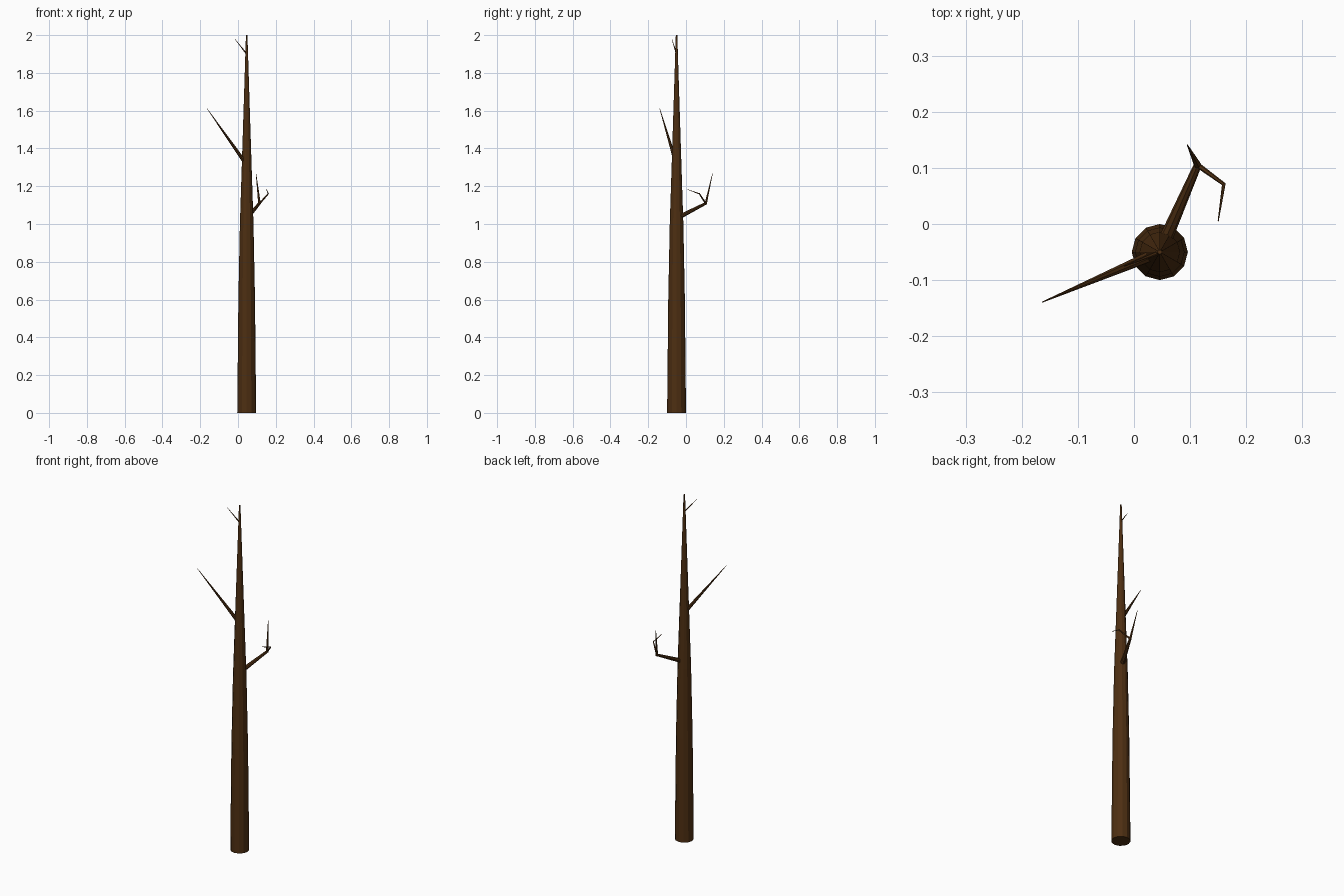
import bpy, bmesh, math
from mathutils import Vector

if "Cube" in bpy.data.objects:
    bpy.data.objects.remove(bpy.data.objects["Cube"])

bark = bpy.data.materials.new("bark")
bark.diffuse_color = (0.075, 0.028, 0.006, 1)
bark.use_nodes = True
bark.node_tree.nodes["Principled BSDF"].inputs["Base Color"].default_value = bark.diffuse_color


def limb(name, path, sides):
    """Closed tapered tube through (x, y, z, radius) points."""
    pts = [Vector(p[:3]) for p in path]
    bm = bmesh.new()
    rings = []
    for i, p in enumerate(pts):
        a, b = pts[max(i - 1, 0)], pts[min(i + 1, len(pts) - 1)]
        d = (b - a).normalized()
        u = d.cross(Vector((0, 1, 0))).normalized()
        v = d.cross(u)
        ring = []
        for k in range(sides):
            t = 2 * math.pi * k / sides
            ring.append(bm.verts.new(p + (u * math.cos(t) + v * math.sin(t)) * path[i][3]))
        rings.append(ring)
    for r, s in zip(rings, rings[1:]):
        for k in range(sides):
            n = (k + 1) % sides
            bm.faces.new((r[k], r[n], s[n], s[k]))
    bm.faces.new(rings[0])
    bm.faces.new(rings[-1])
    bmesh.ops.recalc_face_normals(bm, faces=bm.faces)
    me = bpy.data.meshes.new(name)
    bm.to_mesh(me)
    bm.free()
    me.materials.append(bark)
    ob = bpy.data.objects.new(name, me)
    bpy.context.collection.objects.link(ob)


X, Y = 0.046, -0.05  # trunk axis

# Trunk
profile = [(0, .05), (.6, .044), (1.0, .036), (1.34, .025), (1.7, .0135), (2, .004)]
limb("trunk", [(X, Y, z, r) for z, r in profile], 12)

# Long upper branch
limb("upper_branch", [(X, Y, 1.313, .011), (-.163, -.139, 1.61, .001)], 8)

# Forked lower branch
limb("lower_branch", [(X, Y, 1.03, .013), (.114, .106, 1.11, .007)], 8)
limb("upright_twig", [(.114, .104, 1.105, .007), (.095, .141, 1.27, .001)], 6)
limb("bent_twig", [(.112, .106, 1.106, .005), (.16, .071, 1.16, .0035),
                   (.15, .005, 1.184, .001)], 6)

# Twig near the tip
limb("top_twig", [(X, Y, 1.9, .004), (-.017, -.075, 1.98, .0008)], 6)
